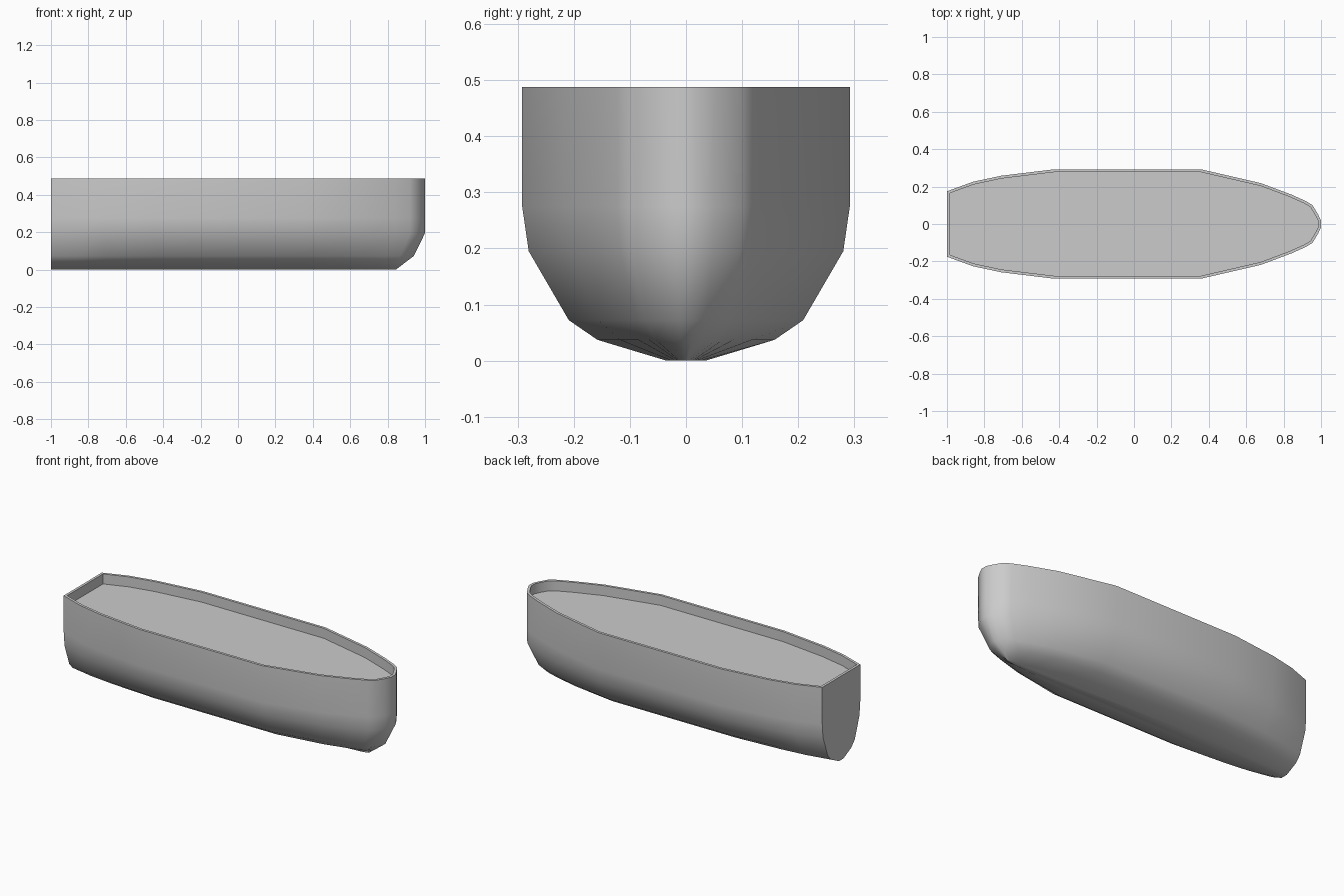
import bpy, bmesh, math
from mathutils import Vector

if "Cube" in bpy.data.objects:
    bpy.data.objects.remove(bpy.data.objects["Cube"])

grey = bpy.data.materials.new("light grey")
grey.use_nodes = True
colour = (0.6, 0.6, 0.6, 1)
grey.diffuse_color = colour
grey.node_tree.nodes["Principled BSDF"].inputs["Base Color"].default_value = colour

# Half outline of the deck edge: position along the hull, half width
PLAN = [(-1, .175), (-.86, .226), (-.71, .258), (-.43, .292), (.36, .292),
        (.68, .218), (.84, .158), (.92, .122), (.955, .1), (.985, .05), (1, .018)]
# Hull levels: height, width factor, where the bow ends
LEVELS = [(0, .12, .845), (.037, .54, .893), (.072, .715, .94),
          (.195, .96, 1), (.275, 1, 1), (.488, 1, 1)]
SHOULDER, WALL, DECK_Z = .36, .015, .43


def outline(width, bow):
    """Closed counter-clockwise outline of one level."""
    side = []
    for x, y in PLAN:
        if x > SHOULDER:
            x = SHOULDER + (x - SHOULDER) * (bow - SHOULDER) / (1 - SHOULDER)
        side.append(Vector((x, y * width)))
    return [Vector((p.x, -p.y)) for p in side] + side[::-1]


def inset(points, distance):
    """Move every corner inwards by an even wall thickness."""
    result = []
    for i, p in enumerate(points):
        a = (p - points[i - 1]).normalized()
        b = (points[(i + 1) % len(points)] - p).normalized()
        na, nb = Vector((-a.y, a.x)), Vector((-b.y, b.x))
        result.append(p + (na + nb) * distance / (1 + na.dot(nb)))
    return result


def ring(bm, points, z):
    return [bm.verts.new((p.x, p.y, z)) for p in points]


def bridge(bm, low, high):
    n = len(low)
    for i in range(n):
        j = (i + 1) % n
        bm.faces.new((low[i], low[j], high[j], high[i]))


def finish(bm, name):
    bmesh.ops.recalc_face_normals(bm, faces=bm.faces)
    mesh = bpy.data.meshes.new(name)
    bm.to_mesh(mesh)
    bm.free()
    mesh.materials.append(grey)
    obj = bpy.data.objects.new(name, mesh)
    bpy.context.collection.objects.link(obj)
    bpy.ops.object.select_all(action="DESELECT")
    obj.select_set(True)
    bpy.context.view_layer.objects.active = obj
    bpy.ops.object.shade_smooth_by_angle(angle=math.radians(40))


# Hull with flat transom, thin bulwark and sunken deck
bm = bmesh.new()
rings = [ring(bm, outline(w, bow), z) for z, w, bow in LEVELS]
inner = inset(outline(1, 1), WALL)
rings += [ring(bm, inner, LEVELS[-1][0]), ring(bm, inner, DECK_Z)]
for low, high in zip(rings, rings[1:]):
    bridge(bm, low, high)
bm.faces.new(rings[0][::-1])
bm.faces.new(rings[-1])
finish(bm, "hull")
